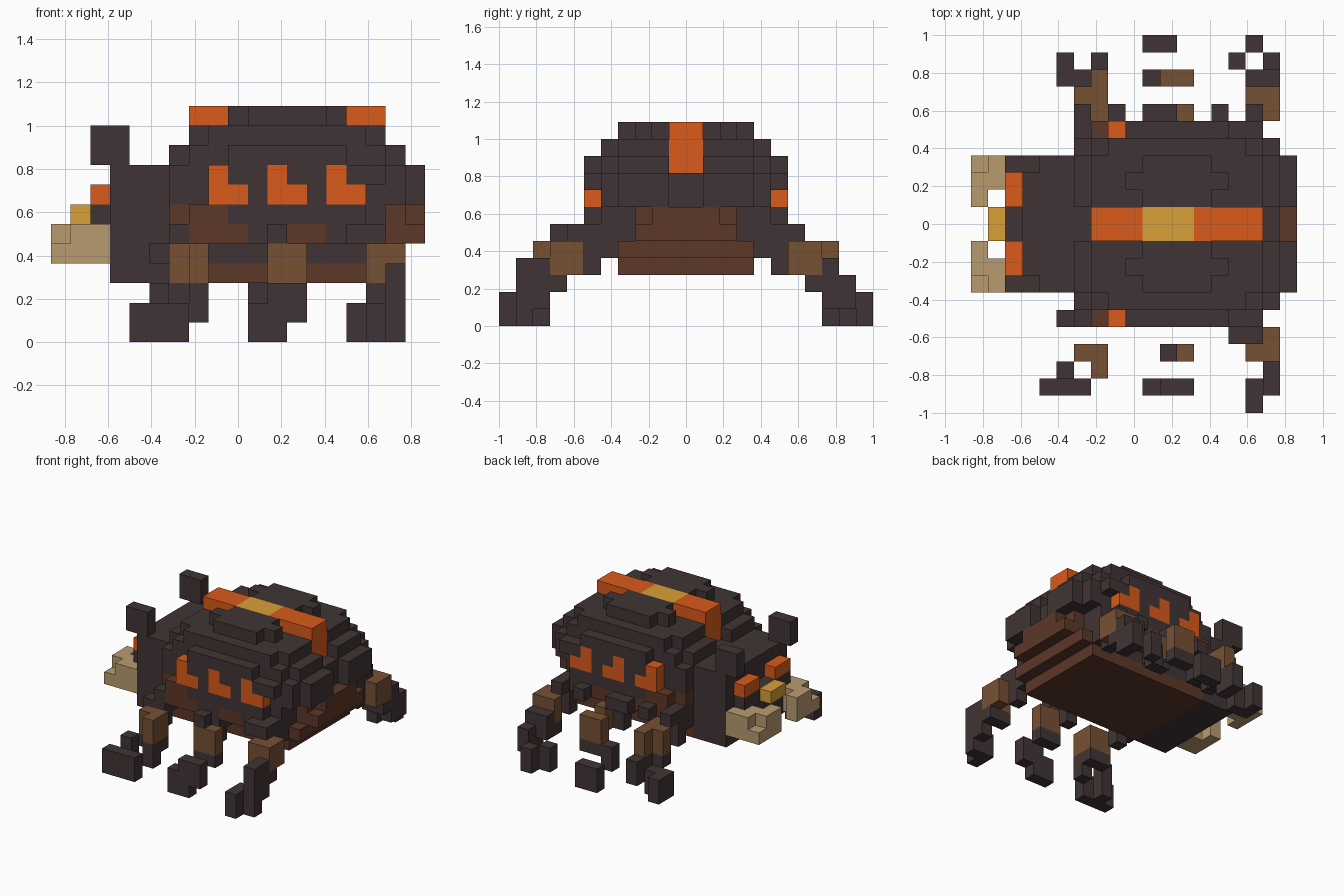
import bpy
import bmesh

cube = bpy.data.objects.get("Cube")
if cube:
    bpy.data.objects.remove(cube, do_unlink=True)

U = 1 / 11                      # block size
NX, MID = 19, 11                # blocks along the body, middle line across it


def material(name, r, g, b):
    m = bpy.data.materials.new(name)
    m.use_nodes = True
    m.diffuse_color = (r, g, b, 1)
    m.node_tree.nodes["Principled BSDF"].inputs["Base Color"].default_value = (r, g, b, 1)
    return m


DARK = material("charcoal", 0.051, 0.034, 0.035)
ORANGE = material("orange", 0.700, 0.103, 0.011)
YELLOW = material("yellow", 0.690, 0.350, 0.038)
TAN = material("tan", 0.480, 0.330, 0.163)
BROWN = material("leg_brown", 0.183, 0.081, 0.034)
BELLY = material("belly_brown", 0.107, 0.039, 0.021)

cells = {}                      # (i, j, k) -> (part, material)


def put(part, mat, x0, x1, j, z0, z1):
    """Fill one row of blocks; no material clears it."""
    for i in range(x0, x1 + 1):
        for k in range(z0, z1 + 1):
            if mat:
                cells[i, j, k] = (part, mat)
            else:
                cells.pop((i, j, k), None)


def fill(part, mat, x0, x1, z0, z1, outer, inner=0):
    """Fill both sides of the middle line from inner to outer half width."""
    for h in range(inner, outer):
        put(part, mat, x0, x1, MID + h, z0, z1)
        put(part, mat, x0, x1, MID - 1 - h, z0, z1)


# Belly: stepped underside with brown patches
fill("belly", BELLY, 6, 16, 3, 3, 4)
fill("belly", DARK, 6, 15, 4, 4, 4)
fill("belly", BELLY, 16, 17, 4, 4, 4)
fill("belly", DARK, 6, 16, 5, 6, 5)
fill("belly", DARK, 9, 15, 5, 6, 6, 5)
fill("belly", BELLY, 17, 17, 5, 6, 3)
fill("belly", BELLY, 18, 18, 5, 5, 3)
fill("belly", BELLY, 18, 18, 6, 6, 2)
fill("belly", BELLY, 6, 6, 6, 6, 5, 4)
fill("belly", BELLY, 7, 8, 6, 6, 6, 4)
fill("belly", BELLY, 7, 9, 5, 5, 6, 4)
fill("belly", BELLY, 12, 13, 5, 5, 6, 4)

# Shell: stacked layers narrowing towards the top
fill("shell", DARK, 6, 17, 7, 8, 5)
fill("shell", DARK, 18, 18, 7, 8, 4, 1)
fill("shell", DARK, 8, 15, 7, 8, 6, 5)
fill("shell", DARK, 16, 16, 8, 8, 6, 5)
for half, inset in ((4, 0), (5, 1), (6, 3)):
    fill("shell", DARK, 6 + inset, 17 - inset, 9, 9, half, half - 1)
fill("shell", DARK, 6, 17, 9, 9, 3, 1)
fill("shell", DARK, 7, 16, 10, 10, 4)
fill("shell", DARK, 8, 15, 10, 10, 5, 4)
fill("shell", DARK, 10, 13, 11, 11, 4, 1)
fill("shell", DARK, 9, 14, 11, 11, 3, 2)

# L-shaped side marks
for i in range(8, 15, 3):
    fill("shell", ORANGE, i, i, 7, 8, 6, 5)
    fill("shell", ORANGE, i + 1, i + 1, 7, 7, 6, 5)

# Back stripe, turned down at both ends
fill("back_stripe", ORANGE, 7, 16, 11, 11, 1)
fill("back_stripe", YELLOW, 10, 12, 11, 11, 1)
for i in (7, 16):
    fill("back_stripe", ORANGE, i, i, 9, 10, 1)

# Head, face and feelers
fill("head", DARK, 3, 5, 3, 8, 4)
fill("head", DARK, 2, 2, 4, 6, 3)
fill("eyes", ORANGE, 2, 2, 7, 7, 3, 1)
fill("nose", YELLOW, 1, 1, 6, 6, 1)
fill("antennae", DARK, 2, 3, 9, 10, 4, 3)

# Mandibles: hooked inwards, with a low outer corner
for i in range(3):
    fill("mandibles", TAN, i, i, 4, 5, 4, 1 + i)
fill("mandibles", None, 0, 0, 5, 5, 4, 3)


def leg(part, side, x, hips, reach, knee, shin, foot, toes, heel, calf=BROWN):
    """Leg at column x; rows count outwards from the edge of the shell."""
    def block(mat, c0, c1, row, z0, z1):
        j = MID + 5 + row if side > 0 else MID - 6 - row
        put(part, mat, x + c0, x + c1, j, z0, z1)

    block(DARK, -1, -1, -1, 4, 4)                   # root under the shell
    block(DARK, -1, -1, 0, 3, 4)
    for row in range(reach + 1):                    # hip
        for c in hips:
            block(DARK, c, c, row, 5, 5)
    if reach:                                       # thigh
        block(BROWN, 0, 0, 1, 3, 4)
    block(BROWN, -1, 0, knee, 3, 4)                 # knee
    block(DARK, -1, 0, knee, 2, 2)
    for row in range(knee + 1, shin + 1):           # shin
        block(DARK, 0, 0, row, 1, 2)
    if shin > knee:                                 # calf
        block(calf, 0, 0, knee + 1, 3, 4 if calf == BROWN else 3)
    block(DARK, *toes, foot, 0, 1)                  # foot
    block(DARK, *heel)


leg("front_right_leg", -1, 7, (-1,), 0, 2, 3, 4, (-3, -1), (-2, -2, 3, 0, 2))
leg("middle_right_leg", -1, 12, (-1,), 0, 2, 2, 4, (-2, -1), (-1, 0, 4, 1, 2))
leg("rear_right_leg", -1, 17, (-2, -1), 1, 2, 4, 5, (-1, -1), (-1, -1, 4, 0, 1), DARK)
leg("front_left_leg", 1, 7, (-1, 1), 1, 2, 4, 4, (-2, -2), (-2, -1, 3, 0, 1))
leg("middle_left_leg", 1, 12, (-2, -1), 1, 3, 3, 5, (-2, -1), (-2, -2, 3, 1, 2))
leg("rear_left_leg", 1, 17, (-3, -1), 1, 2, 4, 5, (-1, -1), (-2, -2, 4, 0, 1), DARK)

# Odd blocks that differ between the legs
put("front_right_leg", DARK, 5, 5, MID - 6, 4, 4)
put("middle_right_leg", DARK, 11, 11, MID - 8, 5, 5)
put("rear_right_leg", DARK, 17, 17, MID - 10, 0, 3)
put("rear_left_leg", DARK, 16, 16, MID + 8, 2, 3)

# One mesh per part, made of the exposed block faces
for part in sorted({p for p, _ in cells.values()}):
    bm = bmesh.new()
    verts, used = {}, []
    for cell, (owner, mat) in cells.items():
        if owner != part:
            continue
        if mat not in used:
            used.append(mat)
        for axis in range(3):
            for side in (0, 1):
                near = list(cell)
                near[axis] += 2 * side - 1
                if tuple(near) in cells:
                    continue
                ring = []
                for da, db in ((0, 0), (1, 0), (1, 1), (0, 1)):
                    p = list(cell)
                    p[axis] += side
                    p[(axis + 1) % 3] += da
                    p[(axis + 2) % 3] += db
                    key = tuple(p)
                    if key not in verts:
                        verts[key] = bm.verts.new(((p[0] - NX / 2) * U, (p[1] - MID) * U, p[2] * U))
                    ring.append(verts[key])
                face = bm.faces.new(ring if side else ring[::-1])
                face.material_index = used.index(mat)
    mesh = bpy.data.meshes.new(part)
    bm.to_mesh(mesh)
    bm.free()
    for mat in used:
        mesh.materials.append(mat)
    bpy.context.scene.collection.objects.link(bpy.data.objects.new(part, mesh))
